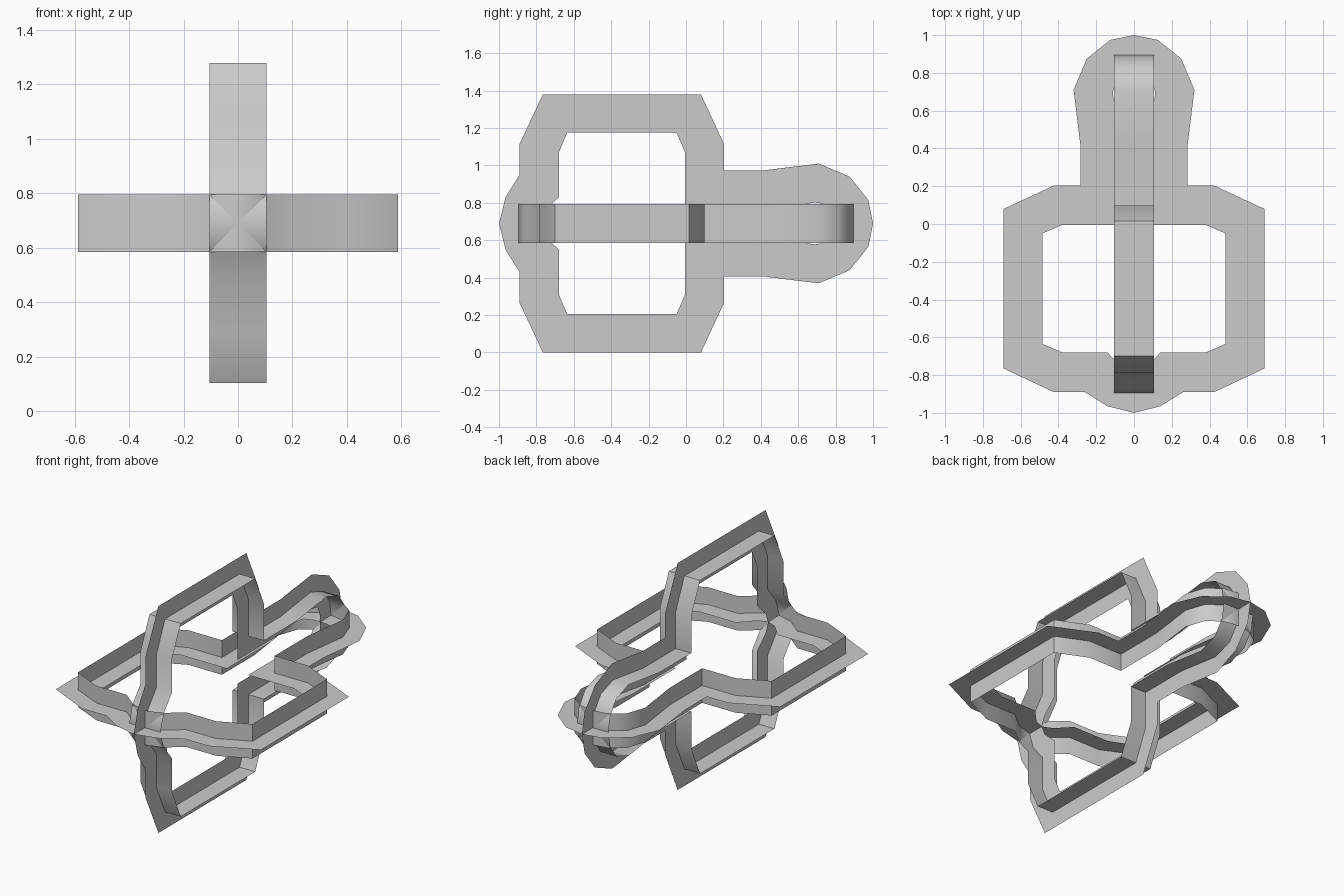
import bpy, math
from mathutils import Vector

if "Cube" in bpy.data.objects:
    bpy.data.objects.remove(bpy.data.objects["Cube"])

CZ = 0.69      # height of the centre axis
HW = 0.105     # half width of the crosswise band

# half outline of the ring: (outer offset, outer y, inner offset, inner y)
HALF = [
    (0.00, -1.00, 0.00, -0.79),
    (0.14, -0.965, 0.06, -0.765),
    (0.26, -0.89, 0.14, -0.68),
    (0.425, -0.89, 0.38, -0.68),
    (0.69, -0.765, 0.485, -0.635),
    (0.69, 0.08, 0.485, -0.05),
    (0.425, 0.203, 0.38, -0.005),
    (0.283, 0.203, 0.072, -0.005),
    (0.283, 0.41, 0.072, 0.41),
    (0.32, 0.71, 0.112, 0.69),
    (0.25, 0.875, 0.10, 0.765),
    (0.125, 0.975, 0.055, 0.785),
    (0.00, 1.00, 0.00, 0.79),
]
# mirror to a closed loop
LOOP = HALF + [(-a, b, -c, d) for a, b, c, d in reversed(HALF[1:-1])]


def band(name, side_a, side_b):
    """Closed sheet between two matching loops of points."""
    n = len(side_a)
    faces = [(i, (i + 1) % n, n + (i + 1) % n, n + i) for i in range(n)]
    mesh = bpy.data.meshes.new(name)
    mesh.from_pydata(side_a + side_b, [], faces)
    mesh.update()
    ob = bpy.data.objects.new(name, mesh)
    bpy.context.collection.objects.link(ob)
    bpy.ops.object.select_all(action='DESELECT')
    ob.select_set(True)
    bpy.context.view_layer.objects.active = ob
    bpy.ops.object.shade_smooth_by_angle(angle=math.radians(50))


def ring(name, across, normal):
    """Plus-shaped section: flat band in the ring plane and a crosswise band."""
    def place(u, y, w=0.0):
        return across * u + Vector((0, y, CZ)) + normal * w
    outer = [place(a, b) for a, b, c, d in LOOP]
    inner = [place(c, d) for a, b, c, d in LOOP]
    band(name + "_flat_band", outer, inner)
    mid = [((a + c) / 2, (b + d) / 2) for a, b, c, d in LOOP]
    low = [place(u, y, -HW) for u, y in mid]
    high = [place(u, y, HW) for u, y in mid]
    band(name + "_cross_band", low, high)


X, Z = Vector((1, 0, 0)), Vector((0, 0, 1))
ring("horizontal_ring", X, Z)     # lying ring
ring("upright_ring", Z, -X)       # standing ring
